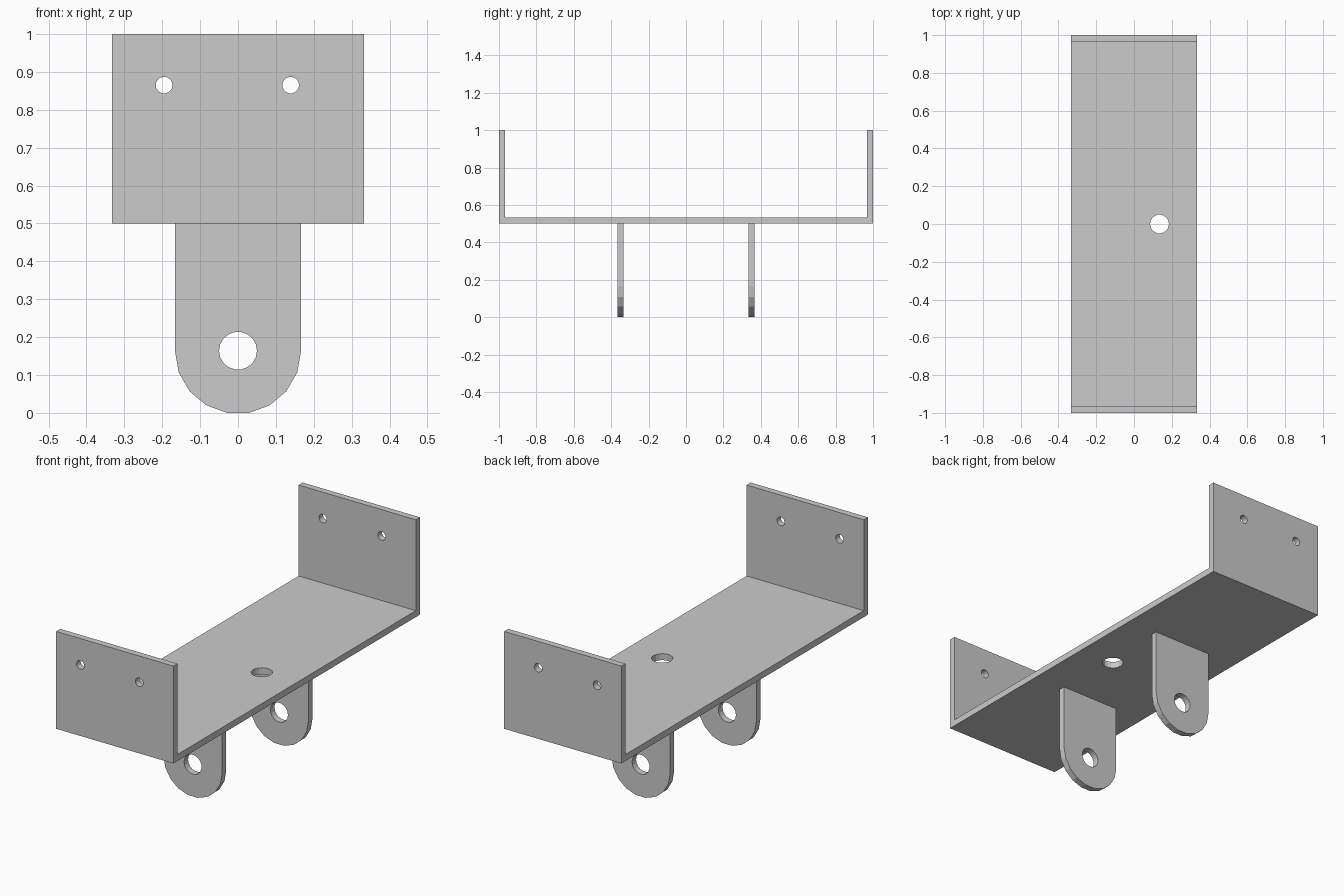
import bpy, bmesh
from math import sin, cos, pi
from mathutils import Vector

if "Cube" in bpy.data.objects:
    bpy.data.objects.remove(bpy.data.objects["Cube"])

T = 0.0333   # sheet thickness
W = 0.333    # half width
R = 0.1665   # lug end radius
CZ = R * cos(pi / 18)   # lug hole height, flat lowest edge rests on z = 0


def prism(name, pts, lo, hi, axis):
    """Extrude a 2D outline along x, y or z from lo to hi."""
    place = {'x': lambda a, b, d: (d, a, b),
             'y': lambda a, b, d: (a, d, b),
             'z': lambda a, b, d: (a, b, d)}[axis]
    bm = bmesh.new()
    face = bm.faces.new([bm.verts.new(place(a, b, lo)) for a, b in pts])
    res = bmesh.ops.extrude_face_region(bm, geom=[face])
    move = Vector(place(0, 0, hi - lo))
    bmesh.ops.translate(bm, vec=move,
                        verts=[v for v in res['geom'] if isinstance(v, bmesh.types.BMVert)])
    bmesh.ops.recalc_face_normals(bm, faces=bm.faces)
    me = bpy.data.meshes.new(name)
    bm.to_mesh(me)
    bm.free()
    ob = bpy.data.objects.new(name, me)
    bpy.context.collection.objects.link(ob)
    return ob


def circle(a, b, r, n=18):
    return [(a + r * cos(2 * pi * i / n), b + r * sin(2 * pi * i / n)) for i in range(n)]


def drill(ob, cutter):
    """Cut a hole and discard the cutter."""
    cutter.hide_render = True
    mod = ob.modifiers.new("hole", 'BOOLEAN')
    mod.operation = 'DIFFERENCE'
    mod.solver = 'EXACT'
    mod.object = cutter
    bpy.context.view_layer.objects.active = ob
    bpy.ops.object.modifier_apply(modifier=mod.name)
    bpy.data.objects.remove(cutter)


# Folded channel: floor with two end walls
channel = prism("channel", [(-1, 0.5), (1, 0.5), (1, 1), (1 - T, 1), (1 - T, 0.5 + T),
                            (-1 + T, 0.5 + T), (-1 + T, 1), (-1, 1)], -W, W, 'x')

# Screw holes through both end walls, and the cable hole in the floor
for x in (-0.195, 0.139):
    drill(channel, prism("screw_cutter", circle(x, 0.865, 0.022), -1.2, 1.2, 'y'))
drill(channel, prism("floor_cutter", circle(0.135, 0, 0.05), 0.4, 0.7, 'z'))

# Two rounded pivot lugs below the floor
outline = [(R, 0.5)] + [(R * cos(pi * i / 9), CZ - R * sin(pi * i / 9))
                        for i in range(10)] + [(-R, 0.5)]
for name, y in (("front_lug", -0.35), ("back_lug", 0.35)):
    lug = prism(name, outline, y - T / 2, y + T / 2, 'y')
    drill(lug, prism("pivot_cutter", circle(0, CZ, 0.05), y - 0.1, y + 0.1, 'y'))
